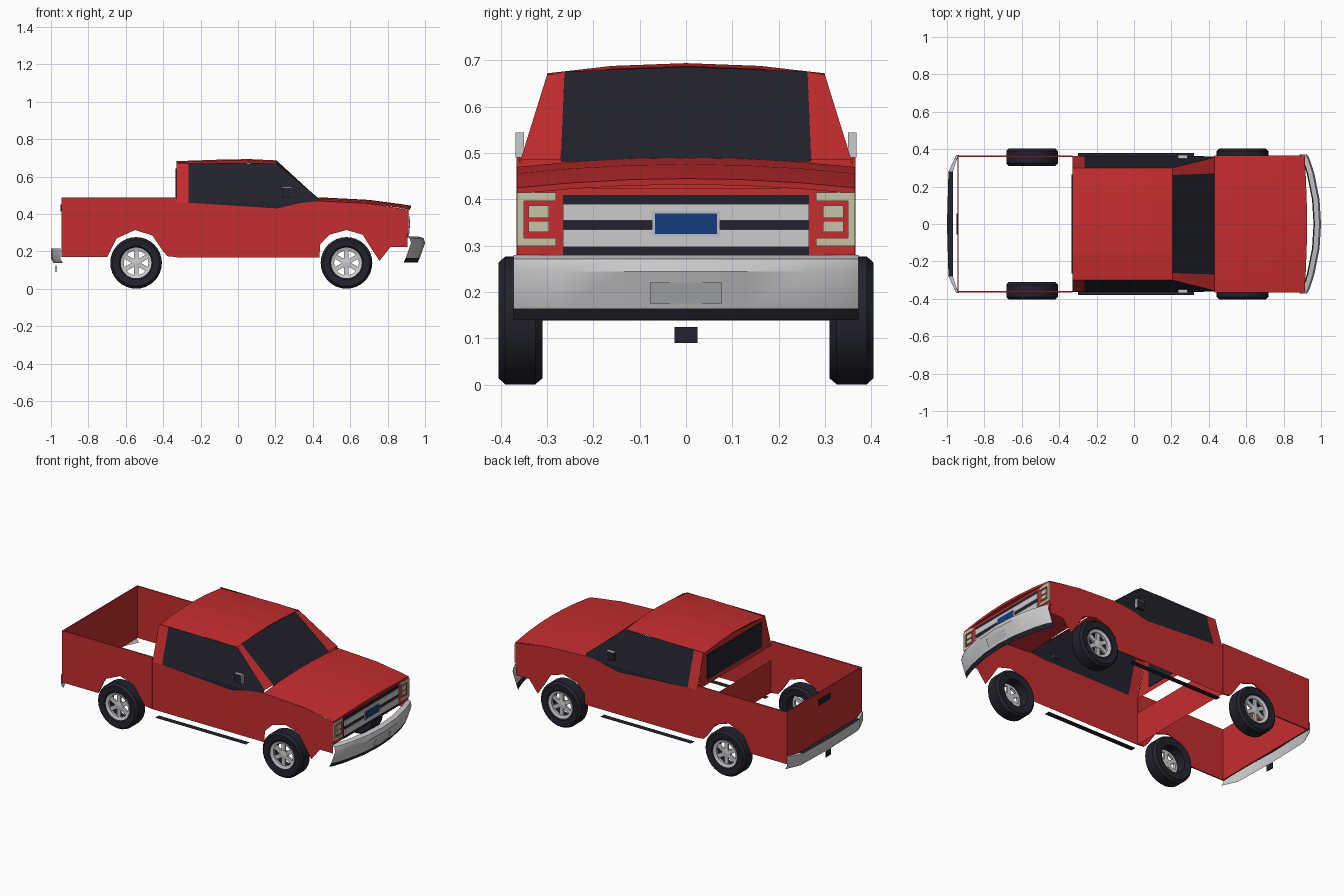
import bpy, math
from mathutils import Vector


def material(name, rgb):
    m = bpy.data.materials.new(name)
    m.diffuse_color = (*rgb, 1)
    return m


RED = material("body_red", (0.56, 0.026, 0.028))
DARK = material("glass_and_rubber", (0.0155, 0.016, 0.026))
SILVER = material("chrome", (0.6, 0.6, 0.62))
CREAM = material("lamp_cream", (0.58, 0.54, 0.38))
BLUE = material("plate_blue", (0.007, 0.045, 0.2))
GREY = material("plate_grey", (0.5, 0.51, 0.52))


def mesh(name, verts, faces, mat, smooth=False, outward=True):
    """Mesh object; open panels are turned to face away from the truck's middle."""
    if outward:
        fixed = []
        for f in faces:
            p = [Vector(verts[i]) for i in f]
            n = sum((p[i].cross(p[(i + 1) % len(p)]) for i in range(len(p))), Vector())
            c = sum(p, Vector()) / len(p) - Vector((0, 0, 0.35))
            fixed.append(f if n.dot(c) >= 0 else f[::-1])
        faces = fixed
    me = bpy.data.meshes.new(name)
    me.from_pydata(verts, [], faces)
    me.materials.append(mat)
    ob = bpy.data.objects.new(name, me)
    bpy.context.collection.objects.link(ob)
    if smooth:
        bpy.ops.object.select_all(action='DESELECT')
        ob.select_set(True)
        bpy.context.view_layer.objects.active = ob
        bpy.ops.object.shade_smooth_by_angle(angle=math.radians(35))
    return ob


def panel(name, pts, mat):
    return mesh(name, pts, [list(range(len(pts)))], mat)


def grid(name, rows, mat, smooth=False):
    """Skin neighbouring rows of points."""
    n = len(rows[0])
    faces = [[r * n + i, r * n + i + 1, (r + 1) * n + i + 1, (r + 1) * n + i]
             for r in range(len(rows) - 1) for i in range(n - 1)]
    return mesh(name, [p for r in rows for p in r], faces, mat, smooth)


def box(name, x, y, z, mat):
    v = [(a, b, c) for a in x for b in y for c in z]
    f = [[0, 1, 3, 2], [4, 6, 7, 5], [0, 4, 5, 1], [2, 3, 7, 6], [0, 2, 6, 4], [1, 5, 7, 3]]
    return mesh(name, v, f, mat, outward=False)


def thicken(ob, t):
    m = ob.modifiers.new("thickness", 'SOLIDIFY')
    m.thickness = t


def side_y(z):
    """Half width of the cab: upright below the windows, leaning in above."""
    return 0.363 if z <= 0.46 else 0.363 - 0.063 * (z - 0.46) / 0.21


def revolve(name, profile, cx, cz, s, mat, n=32):
    """Closed (radius, y) loop spun round the axle."""
    v, f, k = [], [], len(profile)
    for i in range(n):
        a = 2 * math.pi * i / n
        v += [(cx + r * math.cos(a), s * y, cz + r * math.sin(a)) for r, y in profile]
    for i in range(n):
        j = (i + 1) % n
        for p in range(k):
            q = (p + 1) % k
            face = [i * k + p, j * k + p, j * k + q, i * k + q]
            f.append(face if s < 0 else face[::-1])
    return mesh(name, v, f, mat, True, False)


# Outlines in x and z
BED = [(-0.94, 0.17), (-0.70, 0.17), (-0.65, 0.27), (-0.55, 0.315), (-0.457, 0.285),
       (-0.40, 0.20), (-0.377, 0.175), (-0.33, 0.17), (-0.33, 0.49), (-0.94, 0.49)]
FENDER = [(0.435, 0.17), (0.44, 0.24), (0.49, 0.29), (0.58, 0.315), (0.666, 0.29),
          (0.714, 0.214), (0.757, 0.15), (0.816, 0.225), (0.906, 0.225), (0.908, 0.424),
          (0.70, 0.457), (0.435, 0.47)]
DOOR = [(-0.33, 0.168), (0.435, 0.168), (0.435, 0.47), (0.34, 0.46), (-0.33, 0.46)]
PILLAR = [(-0.33, 0.46), (-0.265, 0.46), (-0.265, 0.67), (-0.33, 0.67)]
GLASS = [(-0.265, 0.46), (0.34, 0.46), (0.43, 0.467), (0.43, 0.485), (0.205, 0.67), (-0.265, 0.67)]
SILL = [(-0.265, 0.461), (0.21, 0.43), (0.34, 0.461)]

for s, tag in ((-1, "right"), (1, "left")):
    # Body sides
    thicken(panel("bed_side_" + tag, [(x, s * 0.366, z) for x, z in BED], RED), 0.008)
    panel("fender_" + tag, [(x, s * 0.365, z) for x, z in FENDER], RED)
    panel("door_" + tag, [(x, s * 0.363, z) for x, z in DOOR], RED)
    panel("rear_pillar_" + tag, [(x, s * side_y(z), z) for x, z in PILLAR], RED)
    panel("side_window_" + tag, [(x, s * side_y(z), z) for x, z in GLASS], DARK)
    panel("window_sill_" + tag, [(x, s * 0.365, z) for x, z in SILL], DARK)
    panel("front_pillar_" + tag, [(0.43, s * 0.357, 0.485), (0.43, s * 0.27, 0.485),
                                  (0.207, s * 0.262, 0.676), (0.205, s * 0.30, 0.668)], RED)
    panel("running_board_" + tag, [(-0.30, s * 0.345, 0.13), (0.32, s * 0.345, 0.13),
                                   (0.32, s * 0.38, 0.13), (-0.30, s * 0.38, 0.13)], DARK)
    # Small door mirror: dark pane with a bright edge
    ys = sorted((s * 0.35, s * 0.368))
    box("mirror_" + tag, (0.235, 0.283), ys, (0.49, 0.54), DARK)
    box("mirror_edge_" + tag, (0.283, 0.287), ys, (0.49, 0.54), SILVER)
    box("mirror_rim_" + tag, (0.235, 0.287), ys, (0.54, 0.544), SILVER)

    # Headlamp: bracket shaped surround and two lenses
    for i, (y0, y1, z0, z1) in enumerate(((0.28, 0.365, 0.397, 0.415), (0.28, 0.365, 0.30, 0.317),
                                          (0.35, 0.365, 0.317, 0.397), (0.296, 0.34, 0.36, 0.387),
                                          (0.296, 0.34, 0.33, 0.354))):
        box(f"headlamp_{tag}_{i}", (0.909, 0.915), sorted((s * y0, s * y1)), (z0, z1), CREAM)

    # Wheels
    for cx, end in ((-0.545, "rear"), (0.58, "front")):
        name = f"{end}_{tag}"
        revolve("tyre_" + name, [(0.082, 0.315), (0.125, 0.31), (0.138, 0.325), (0.138, 0.39),
                                 (0.125, 0.404), (0.09, 0.40), (0.080, 0.39)], cx, 0.139, s, DARK)
        revolve("rim_" + name, [(0.066, 0.375), (0.082, 0.375), (0.082, 0.396), (0.066, 0.39)],
                cx, 0.139, s, SILVER)
        revolve("hub_" + name, [(0.001, 0.37), (0.028, 0.37), (0.028, 0.388), (0.001, 0.392)],
                cx, 0.139, s, SILVER, 16)
        for i in range(6):
            sp = box(f"spoke_{name}_{i}", (0.02, 0.07), (-0.006, 0.006), (-0.012, 0.012), SILVER)
            sp.location = (cx, s * 0.381, 0.139)
            sp.rotation_euler = (0, math.pi * (i + 0.5) / 3, 0)

# Roof and hood, both gently crowned
roof = [[(x, y, z + c) for y, c in ((-0.30, 0), (-0.16, 0.016), (0, 0.022), (0.16, 0.016), (0.30, 0))]
        for x, z in ((-0.33, 0.661), (-0.1, 0.669), (0.06, 0.672), (0.207, 0.665))]
grid("roof", roof, RED)
hood = [[(x - 0.1 * bend * y * y, y, z + 0.02 * (1 - (y / 0.365) ** 2))
         for y in (-0.365, -0.25, -0.12, 0, 0.12, 0.25, 0.365)]
        for x, z, bend in ((0.43, 0.47, 0), (0.70, 0.456, 0), (0.86, 0.435, 0.5),
                           (0.925, 0.425, 1), (0.923, 0.412, 1))]
grid("hood", hood, RED, True)

# Windscreen and cab back
panel("windscreen", [(0.43, -0.27, 0.482), (0.43, 0.27, 0.482), (0.207, 0.262, 0.676),
                     (0.207, 0, 0.686), (0.207, -0.262, 0.676)], DARK)
back = [(-0.33, -0.363, 0.46), (-0.33, 0.363, 0.46), (-0.33, 0.30, 0.662), (-0.33, 0, 0.682),
        (-0.33, -0.30, 0.662)]
panel("cab_back", back, RED)
box("rear_window", (-0.334, -0.326), (-0.265, 0.265), (0.49, 0.645), DARK)
panel("bed_front_wall", [(-0.33, y, z) for y, z in ((-0.363, 0.17), (0.363, 0.17),
                                                    (0.363, 0.37), (-0.363, 0.37))], RED)

# Tailgate and handle
box("tailgate", (-0.945, -0.937), (-0.366, 0.366), (0.17, 0.49), RED)
box("tailgate_handle", (-0.950, -0.944), (-0.055, 0.055), (0.415, 0.45), DARK)

# Front face, grille and plates
box("front_face", (0.90, 0.908), (-0.365, 0.365), (0.28, 0.425), RED)
box("grille_back", (0.907, 0.911), (-0.265, 0.265), (0.28, 0.41), DARK)
for i, (z0, z1) in enumerate(((0.297, 0.335), (0.355, 0.39))):
    box(f"grille_bar_{i}", (0.911, 0.916), (-0.265, 0.265), (z0, z1), SILVER)
box("badge_frame", (0.912, 0.918), (-0.073, 0.073), (0.32, 0.375), GREY)
box("badge_plate", (0.914, 0.920), (-0.067, 0.067), (0.325, 0.37), BLUE)

# Front bumper, curved across the truck
half = [(0.372, 0.925), (0.345, 0.94), (0.27, 0.964), (0.13, 0.992)]
front = [(-y, x) for y, x in half] + [(0, 1.0)] + [(y, x) for y, x in half[::-1]]


def sweep(name, path, section, mat):
    grid(name, [[(x + dx, y, z) for y, x in path] for dx, z in section], mat, True)


sweep("front_bumper", front, ((-0.035, 0.28), (-0.008, 0.272), (0, 0.245), (-0.028, 0.165)), SILVER)
sweep("front_valance", front, ((-0.028, 0.165), (-0.04, 0.14)), DARK)
panel("number_plate", [(0.977, -0.078, 0.176), (0.977, 0.078, 0.176),
                       (0.993, 0.078, 0.221), (0.993, -0.078, 0.221)], GREY)

# Rear bumper, step pad and hitch
rear = [(-0.37, -0.95), (-0.28, -0.992), (0, -1.0), (0.28, -0.992), (0.37, -0.95)]
sweep("rear_bumper", rear, ((0.0, 0.215), (0, 0.16), (0.015, 0.138)), SILVER)
panel("rear_step_pad", [(-0.968, -0.28, 0.215), (-0.992, -0.28, 0.215), (-1.0, 0, 0.215),
                        (-0.992, 0.28, 0.215), (-0.968, 0.28, 0.215)], DARK)
for s, tag in ((-1, "right"), (1, "left")):
    panel("rear_bumper_top_" + tag, [(-0.968, s * 0.28, 0.215), (-0.992, s * 0.28, 0.215),
                                     (-0.95, s * 0.37, 0.215), (-0.94, s * 0.37, 0.215)], SILVER)
box("hitch", (-0.975, -0.97), (-0.025, 0.025), (0.09, 0.125), DARK)
